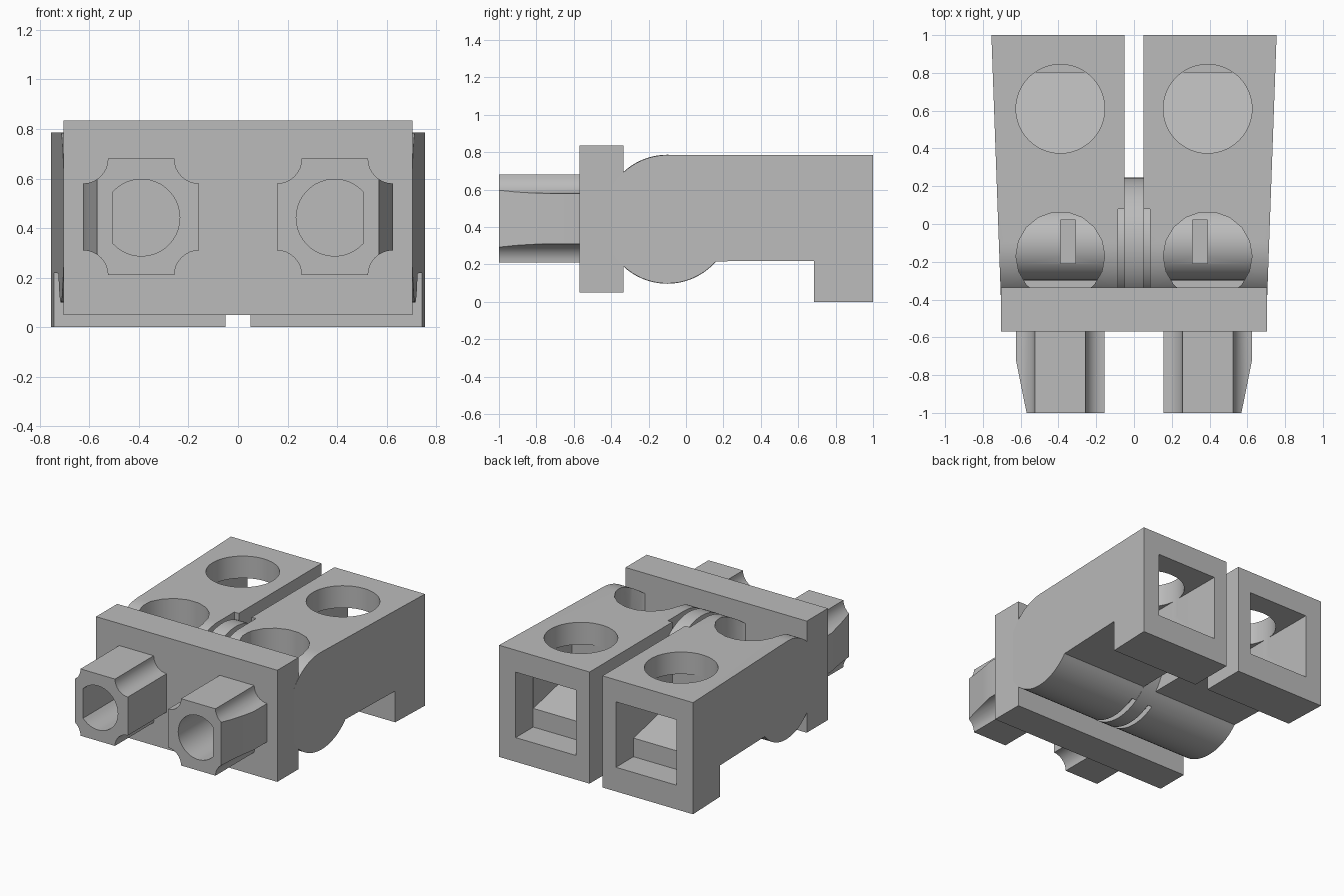
import bpy, bmesh
from math import sin, cos, pi, radians
from mathutils import Vector

cube = bpy.data.objects.get("Cube")
if cube:
    bpy.data.objects.remove(cube, do_unlink=True)

grey = bpy.data.materials.new("plain grey")
grey.use_nodes = True
grey.diffuse_color = (0.5, 0.5, 0.5, 1)
grey.node_tree.nodes["Principled BSDF"].inputs["Base Color"].default_value = (0.5, 0.5, 0.5, 1)


def arc(cx, cy, r, start, end, steps):
    """Points on an arc, angles in degrees."""
    angles = [radians(start + (end - start) * i / steps) for i in range(steps + 1)]
    return [(cx + r * cos(a), cy + r * sin(a)) for a in angles]


def prism(name, points, axis, low, high):
    """Extrude a closed 2D profile along x, y or z."""
    place = {"x": lambda p, t: (t, p[0], p[1]),
             "y": lambda p, t: (p[0], t, p[1]),
             "z": lambda p, t: (p[0], p[1], t)}[axis]
    bm = bmesh.new()
    face = bm.faces.new([bm.verts.new(place(p, low)) for p in points])
    grown = bmesh.ops.extrude_face_region(bm, geom=[face])["geom"]
    offset = Vector(place((0, 0), high - low))
    bmesh.ops.translate(bm, vec=offset, verts=[v for v in grown if isinstance(v, bmesh.types.BMVert)])
    bmesh.ops.recalc_face_normals(bm, faces=bm.faces)
    mesh = bpy.data.meshes.new(name)
    bm.to_mesh(mesh)
    bm.free()
    mesh.materials.append(grey)
    obj = bpy.data.objects.new(name, mesh)
    bpy.context.collection.objects.link(obj)
    return obj


def circle(cx, cy, r, sides):
    return arc(cx, cy, r, 0, 360, sides)[:-1]


def rect(x0, x1, y0, y1):
    return [(x0, y0), (x1, y0), (x1, y1), (x0, y1)]


def activate(obj):
    bpy.ops.object.select_all(action="DESELECT")
    obj.select_set(True)
    bpy.context.view_layer.objects.active = obj


def cut(obj, *cutters):
    """Subtract each cutter, then discard it."""
    activate(obj)
    for cutter in cutters:
        mod = obj.modifiers.new("cut", "BOOLEAN")
        mod.object, mod.operation, mod.solver = cutter, "DIFFERENCE", "EXACT"
        bpy.ops.object.modifier_apply(modifier=mod.name)
        bpy.data.objects.remove(cutter, do_unlink=True)


def finish(obj, mirrored=False):
    activate(obj)
    bpy.ops.object.shade_smooth_by_angle(angle=radians(25))
    if mirrored:
        obj.modifiers.new("mirror", "MIRROR")


MID = 0.39           # centre line of each arm
HY, HZ, HR = -0.1, 0.442, 0.343   # hinge centre and radius

# Arms: rounded hinge end, flat deck and a square foot, flaring to the back
profile = [(1, 0), (1, 0.785), (HY, 0.785)]
profile += arc(HY, HZ, HR, 90, 319, 48)[1:] + [(0.685, 0.22), (0.685, 0)]
arms = prism("arms", profile, "x", 0.05, 0.755)
for v in arms.data.vertices:
    if v.co.x > 0.5:
        v.co.x = 0.755 - 0.036 * (1 - v.co.y)

# Socket, stepped chamber, top holes and hinge notch
chamber = [(0.81, 0.3), (0.81, 0.63), (0.375, 0.63), (0.375, 0.4)]
cut(arms,
    prism("socket_cutter", rect(0.155, 0.625, 0.805, 1.1), "z", 0.17, 0.63),
    prism("chamber_cutter", chamber, "x", 0.156, 0.624),
    prism("back_hole_cutter", circle(MID, 0.61, 0.235, 48), "z", 0.5, 0.9),
    prism("front_hole_cutter", circle(MID, -0.17, 0.235, 18), "z", 0.3, 0.9),
    prism("notch_cutter", rect(0, 0.085, -0.5, 0.08), "z", 0.05, 0.9))
finish(arms, True)

# Pins inside the front holes, each with a slot
pins = prism("hinge_pins", circle(HY, HZ, 0.2, 32), "x", 0.15, 0.63)
cut(pins, prism("slot_cutter", rect(0.31, 0.39, -0.21, 0.02), "z", 0.5, 0.8))
finish(pins, True)

# Centre knuckle between the arms
finish(prism("hinge_disc", circle(HY, HZ, 0.345, 64), "x", -0.05, 0.05))
finish(prism("hinge_hub", circle(HY, HZ, 0.3, 64), "x", -0.085, 0.085))

# Front plate
finish(prism("front_plate", rect(-0.705, 0.705, -0.57, -0.335), "z", 0.05, 0.835))

# Plugs: square bars with scooped corners and a bevelled outer side
x0, x1, z0, z1, r = 0.157, 0.625, 0.21, 0.68, 0.1
outline = arc(x0, z0, r, 90, 0, 8) + arc(x1, z0, r, 180, 90, 8)
outline += arc(x1, z1, r, 270, 180, 8) + arc(x0, z1, r, 0, -90, 8)
plugs = prism("plugs", outline, "y", -1, -0.56)
bore = [p for p in circle(MID, 0.442, 0.155, 40) if p[0] < 0.505]
bore = arc(MID, 0.442, 0.155, 42, 318, 32)
cut(plugs,
    prism("bevel_cutter", [(0.625, -0.72), (0.5586, -1.05), (0.8, -1.05), (0.8, -0.72)], "z", 0, 1),
    prism("bore_cutter", bore, "y", -1.1, -0.58))
finish(plugs, True)
